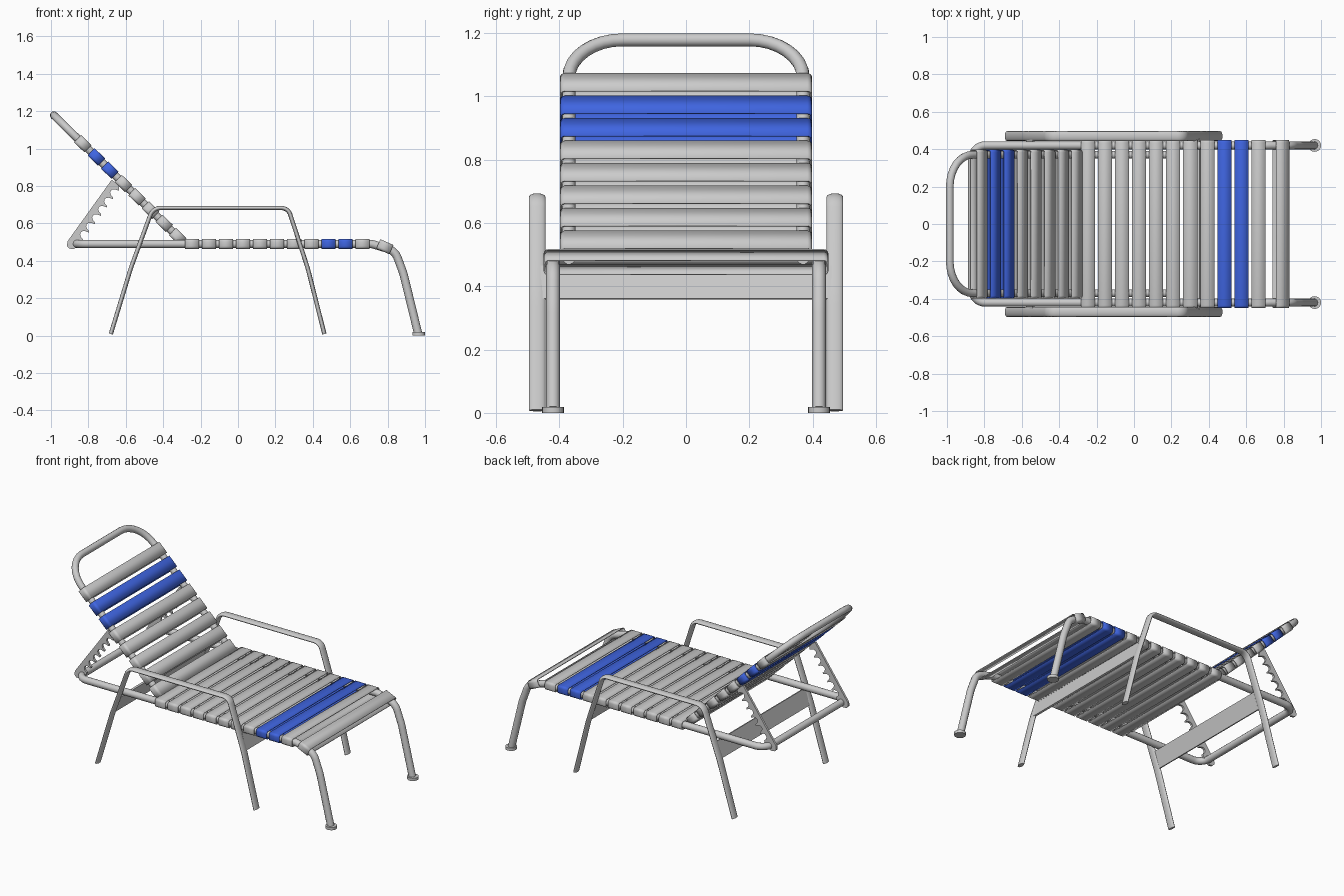
import bpy, bmesh, math
from mathutils import Vector

if "Cube" in bpy.data.objects:
    bpy.data.objects.remove(bpy.data.objects["Cube"])

blue = bpy.data.materials.new("blue_strap")
blue.diffuse_color = (0.05, 0.13, 0.75, 1)
blue.use_nodes = True
blue.node_tree.nodes["Principled BSDF"].inputs["Base Color"].default_value = blue.diffuse_color


def fillet(pts, steps=8):
    """Round the corners of a path; each point is (x, y, z, radius)."""
    P = [Vector(p[:3]) for p in pts]
    out = [P[0]]
    for i in range(1, len(P) - 1):
        a, b = P[i - 1] - P[i], P[i + 1] - P[i]
        half = a.angle(b) / 2
        t = min(pts[i][3] / math.tan(half), a.length * 0.48, b.length * 0.48)
        r = t * math.tan(half)
        a.normalize()
        b.normalize()
        centre = P[i] + (a + b).normalized() * (r / math.sin(half))
        s = (P[i] + a * t - centre).normalized()
        e = (P[i] + b * t - centre).normalized()
        out += [centre + s.slerp(e, k / steps) * r for k in range(steps + 1)]
    return out + [P[-1]]


def smooth(ob, angle):
    bpy.ops.object.select_all(action='DESELECT')
    ob.select_set(True)
    bpy.context.view_layer.objects.active = ob
    bpy.ops.object.shade_smooth_by_angle(angle=math.radians(angle))


def tube(name, pts, r):
    cu = bpy.data.curves.new(name, 'CURVE')
    cu.dimensions = '3D'
    cu.bevel_depth = r
    cu.bevel_resolution = 4
    cu.use_fill_caps = True
    path = fillet(pts)
    sp = cu.splines.new('POLY')
    sp.points.add(len(path) - 1)
    for p, co in zip(sp.points, path):
        p.co = (*co, 1)
    ob = bpy.data.objects.new(name, cu)
    bpy.context.collection.objects.link(ob)
    bpy.ops.object.select_all(action='DESELECT')
    ob.select_set(True)
    bpy.context.view_layer.objects.active = ob
    bpy.ops.object.convert(target='MESH')
    ob = bpy.context.object
    smooth(ob, 40)
    return ob


def mesh_object(name, bm):
    me = bpy.data.meshes.new(name)
    bm.to_mesh(me)
    bm.free()
    ob = bpy.data.objects.new(name, me)
    bpy.context.collection.objects.link(ob)
    return ob


def strap(name, x, z, tilt, half_y, width, mat=None, h=0.027, r=0.015):
    """Flat loop wrapped round both side tubes."""
    prof = []
    for sy, sz, start in ((1, -1, -90), (1, 1, 0), (-1, 1, 90), (-1, -1, 180)):
        for k in range(4):
            a = math.radians(start + k * 30)
            prof.append((sy * (half_y - r) + r * math.cos(a),
                         sz * (h - r) + r * math.sin(a)))
    bm = bmesh.new()
    A = [bm.verts.new((-width / 2, *p)) for p in prof]
    B = [bm.verts.new((width / 2, *p)) for p in prof]
    n = len(prof)
    for i in range(n):
        j = (i + 1) % n
        bm.faces.new((A[i], A[j], B[j], B[i]))
    ob = mesh_object(name, bm)
    ob.location = (x, 0, z)
    ob.rotation_euler = (0, tilt, 0)
    if mat:
        ob.data.materials.append(mat)
    sol = ob.modifiers.new("thickness", 'SOLIDIFY')
    sol.thickness = 0.005
    sol.offset = -1
    smooth(ob, 25)


def mirrored(half):
    return half + [(x, -y, z, r) for x, y, z, r in reversed(half)]


# Seat frame: front legs, side rails and rear bar in one bent tube
tube("seat_frame", mirrored([
    (0.962, 0.42, 0.015, 0), (0.885, 0.42, 0.33, 0.3), (0.84, 0.42, 0.452, 0.08),
    (0.715, 0.42, 0.49, 0.1), (-0.865, 0.42, 0.49, 0.07)]), 0.022)

# Backrest frame: hoop on top, tails running under the seat straps
tube("backrest_frame", mirrored([
    (0.17, 0.37, 0.49, 0), (-0.283, 0.37, 0.49, 0.04),
    (-0.985, 0.37, 1.178, 0.17)]), 0.021)

# Seat straps
for i in range(11):
    strap(f"seat_strap_{i + 1}", -0.247 + 0.0913 * i, 0.49, 0, 0.45, 0.075,
          blue if i in (8, 9) else None)
strap("seat_strap_front", 0.785, 0.475, math.radians(24), 0.45, 0.076)

# Backrest straps
for i in range(8):
    strap(f"backrest_strap_{i + 1}", -0.83 + 0.0725 * i, 1.026 - 0.071 * i,
          math.radians(44.4), 0.398, 0.078, blue if i in (1, 2) else None)

# Rack outline in its own axes: u along the bar, v towards the teeth
rack = [(0.385, 0.0), (-0.02, 0.0), (-0.042, 0.012), (-0.046, 0.03),
        (-0.036, 0.05), (-0.01, 0.062)]
for k in range(6):
    u0 = 0.03 + 0.055 * k
    rack += [(u0, 0.066), (u0 + 0.008, 0.062)]
    for d in range(1, 6):
        a = math.pi * d / 6
        rack.append((u0 + 0.03 - 0.022 * math.cos(a), 0.060 - 0.030 * math.sin(a)))
rack += [(0.36, 0.066), (0.385, 0.05)]

for side, label in ((1, "left"), (-1, "right")):
    # Armrest with both legs: flattened tube
    arm = tube(f"armrest_{label}", [
        (-0.68, 0, 0.008, 0), (-0.573, 0, 0.36, 0.8), (-0.455, 0, 0.682, 0.06),
        (0.268, 0, 0.682, 0.05), (0.373, 0, 0.36, 0.8), (0.462, 0, 0.008, 0)], 0.0115)
    arm.location.y = side * 0.47
    arm.scale.y = 2.3

    # Foot cap
    bpy.ops.mesh.primitive_cylinder_add(vertices=24, radius=0.034, depth=0.018,
                                        location=(0.966, side * 0.42, 0.009))
    foot = bpy.context.object
    foot.name = f"foot_cap_{label}"
    smooth(foot, 40)

    # Toothed reclining rack
    bm = bmesh.new()
    face = bm.faces.new([bm.verts.new((-0.9 + 0.583 * u + 0.813 * v, side * 0.37 - 0.007,
                                       0.52 + 0.813 * u - 0.583 * v)) for u, v in rack])
    ext = bmesh.ops.extrude_face_region(bm, geom=[face])
    bmesh.ops.translate(bm, vec=(0, 0.014, 0),
                        verts=[g for g in ext["geom"] if isinstance(g, bmesh.types.BMVert)])
    bmesh.ops.recalc_face_normals(bm, faces=bm.faces)
    mesh_object(f"recline_rack_{label}", bm)

# Cross plates joining the armrest legs
for name, x, tilt in (("rear_cross_plate", -0.555, 18.5), ("front_cross_plate", 0.36, -16)):
    bpy.ops.mesh.primitive_cube_add(size=1, location=(x, 0, 0.412),
                                    rotation=(0, math.radians(tilt), 0))
    plate = bpy.context.object
    plate.name = name
    plate.scale = (0.012, 0.92, 0.108)
